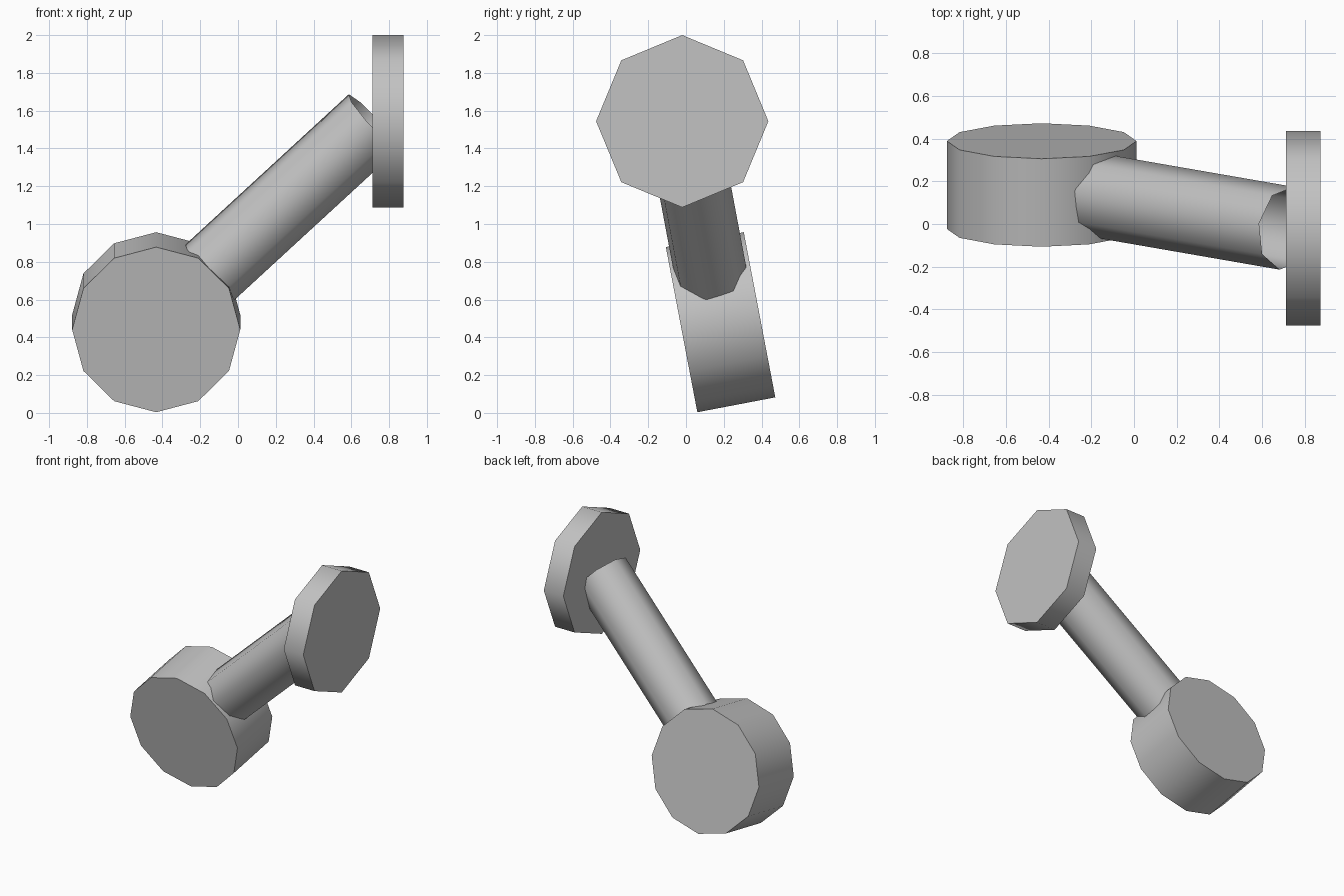
import bpy, bmesh, math
from mathutils import Matrix, Vector

if "Cube" in bpy.data.objects:
    bpy.data.objects.remove(bpy.data.objects["Cube"])

grey = bpy.data.materials.new("plain grey")
grey.diffuse_color = (0.54, 0.54, 0.54, 1)
grey.use_nodes = True
grey.node_tree.nodes["Principled BSDF"].inputs["Base Color"].default_value = grey.diffuse_color


def cylinder(name, start, end, radius, sides, up, capped=True):
    """Prism from start to end with one corner pointing along up."""
    a, b = Vector(start), Vector(end)
    axis = (b - a).normalized()
    v = (Vector(up) - axis * axis.dot(Vector(up))).normalized()
    u = v.cross(axis)
    frame = Matrix((v, u * -1, axis)).transposed().to_4x4()
    frame.translation = (a + b) / 2
    bm = bmesh.new()
    bmesh.ops.create_cone(bm, cap_ends=capped, segments=sides, radius1=radius,
                          radius2=radius, depth=(b - a).length)
    # put a corner exactly on the local x axis, then orient
    c = bm.verts[:][0].co
    turn = Matrix.Rotation(-math.atan2(c.y, c.x), 4, 'Z')
    bm.transform(frame @ turn)
    bmesh.ops.recalc_face_normals(bm, faces=bm.faces)
    mesh = bpy.data.meshes.new(name)
    bm.to_mesh(mesh)
    bm.free()
    mesh.materials.append(grey)
    obj = bpy.data.objects.new(name, mesh)
    bpy.context.collection.objects.link(obj)
    bpy.ops.object.select_all(action='DESELECT')
    obj.select_set(True)
    bpy.context.view_layer.objects.active = obj
    bpy.ops.object.shade_smooth_by_angle(angle=math.radians(60))
    return obj


# tilted twelve-sided drum at the bottom
centre = Vector((-0.433, 0.183, 0.48))
half = Vector((0, math.cos(math.radians(10.8)), math.sin(math.radians(10.8)))) * 0.21
cylinder("base_drum", centre - half, centre + half, 0.445, 12, (0, 0, 1))

# open slanted tube joining drum and plate
cylinder("arm_tube", (-0.148, 0.13, 0.745), (0.717, -0.02, 1.541), 0.197, 8,
         (0, 0, 1), capped=False)

# upright eight-sided plate
cylinder("end_plate", (0.713, -0.02, 1.544), (0.875, -0.02, 1.544), 0.456, 8, (0, 0, 1))
